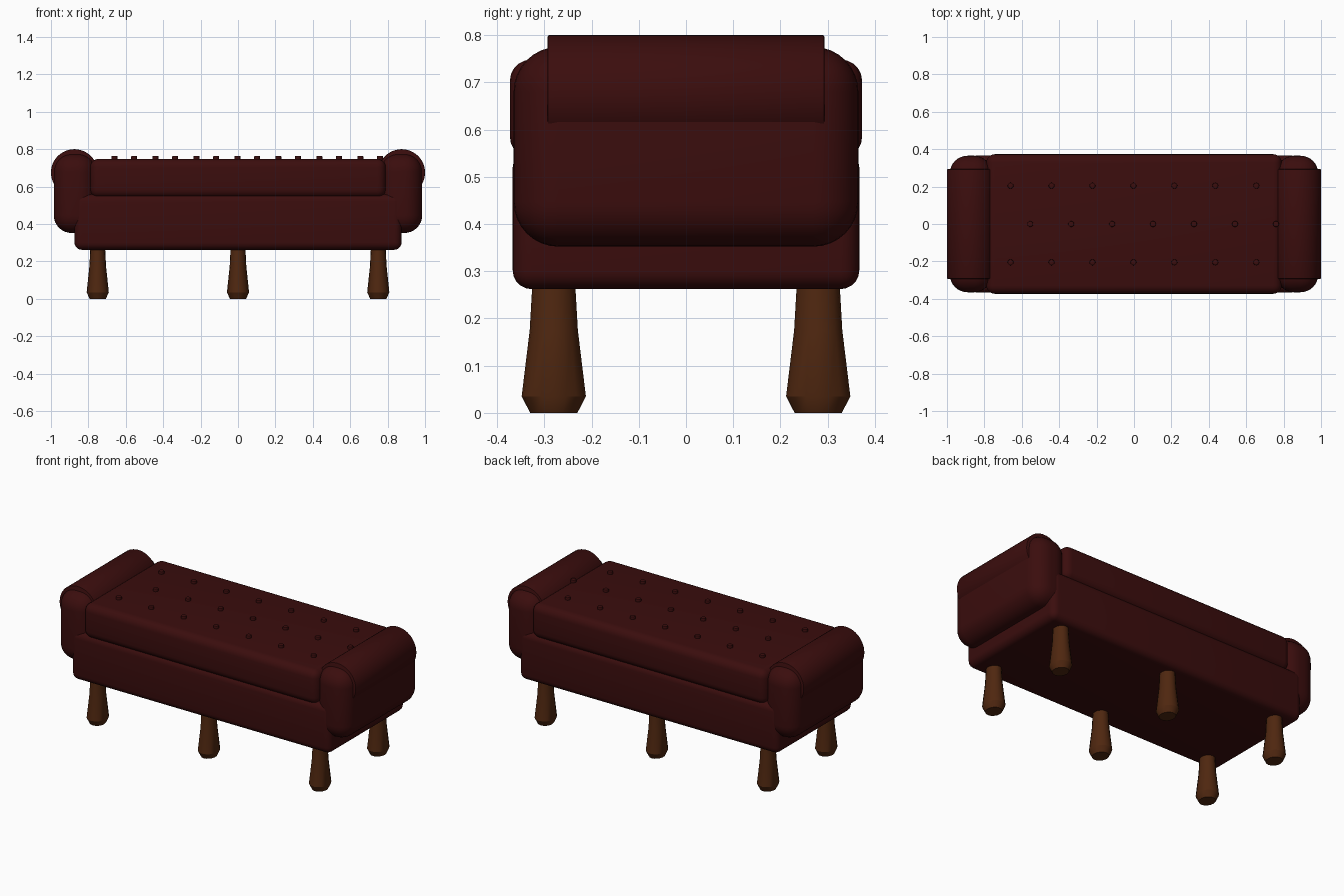
import bpy, bmesh, math

cube = bpy.data.objects.get("Cube")
if cube:
    bpy.data.objects.remove(cube, do_unlink=True)


def make_material(name, color):
    mat = bpy.data.materials.new(name)
    mat.use_nodes = True
    mat.diffuse_color = (*color, 1)
    bsdf = mat.node_tree.nodes["Principled BSDF"]
    bsdf.inputs["Base Color"].default_value = (*color, 1)
    bsdf.inputs["Roughness"].default_value = 0.6
    return mat


LEATHER = make_material("oxblood leather", (0.043, 0.004, 0.004))
WOOD = make_material("dark wood", (0.078, 0.02, 0.005))


def finish(obj, name, mat, angle=40):
    obj.name = name
    obj.data.materials.append(mat)
    bpy.ops.object.select_all(action="DESELECT")
    obj.select_set(True)
    bpy.context.view_layer.objects.active = obj
    bpy.ops.object.shade_smooth_by_angle(angle=math.radians(angle))
    return obj


def add_bevel(obj, width, segments):
    mod = obj.modifiers.new("Rounded edges", "BEVEL")
    mod.width = width
    mod.segments = segments
    mod.limit_method = "ANGLE"
    mod.angle_limit = math.radians(50)
    bpy.context.view_layer.objects.active = obj
    bpy.ops.object.modifier_apply(modifier=mod.name)


def rounded_box(name, low, high, radius, segments=5):
    center = [(a + b) / 2 for a, b in zip(low, high)]
    bpy.ops.mesh.primitive_cube_add(size=1, location=center)
    obj = bpy.context.object
    obj.scale = [b - a for a, b in zip(low, high)]
    bpy.ops.object.transform_apply(location=False, rotation=False, scale=True)
    add_bevel(obj, radius, segments)
    return finish(obj, name, LEATHER)


def turned_leg(name, x, y, profile, sides=16):
    # Slightly oval turned leg, lofted through its profile rings
    bm = bmesh.new()
    rings = []
    for r, z in profile:
        ring = []
        for i in range(sides):
            a = math.tau * i / sides
            ring.append(bm.verts.new((0.87 * r * math.cos(a), r * math.sin(a), z)))
        rings.append(ring)
    for lower, upper in zip(rings, rings[1:]):
        for i in range(sides):
            j = (i + 1) % sides
            bm.faces.new((lower[i], lower[j], upper[j], upper[i]))
    bm.faces.new(rings[0][::-1])
    bm.faces.new(rings[-1])
    mesh = bpy.data.meshes.new(name)
    bm.to_mesh(mesh)
    bm.free()
    obj = bpy.data.objects.new(name, mesh)
    obj.location = (x, y, 0)
    bpy.context.collection.objects.link(obj)
    finish(obj, name, WOOD, 30)


# Upholstered base and seat cushion
rounded_box("base", (-0.875, -0.367, 0.262), (0.875, 0.367, 0.56), 0.04)
rounded_box("seat_cushion", (-0.79, -0.373, 0.54), (0.79, 0.373, 0.748), 0.045)

# Arms: a padded block with a roll through its top
for side, s in (("left", 1), ("right", -1)):
    xs = sorted((s * 0.76, s * 0.985))
    rounded_box(side + "_arm", (xs[0], -0.365, 0.352), (xs[1], 0.365, 0.775), 0.095, 8)
    bpy.ops.mesh.primitive_cylinder_add(
        vertices=48, radius=0.125, depth=0.586,
        location=(s * 0.875, 0, 0.675), rotation=(math.pi / 2, 0, 0))
    roll = bpy.context.object
    add_bevel(roll, 0.004, 2)
    finish(roll, side + "_arm_roll", LEATHER)

# Tufting buttons in three staggered rows
for row, (y, start) in enumerate(((-0.205, -0.66), (0, -0.555), (0.205, -0.66))):
    for i in range(7):
        bpy.ops.mesh.primitive_cylinder_add(
            vertices=12, radius=0.016, depth=0.025,
            location=(start + i * 0.219, y, 0.7515))
        button = bpy.context.object
        add_bevel(button, 0.004, 2)
        finish(button, f"button_{row + 1}_{i + 1}", LEATHER)

# Six tapered legs
LEG = [(0.05, 0), (0.068, 0.035), (0.051, 0.175), (0.045, 0.28)]
for depth, y in (("front", -0.28), ("back", 0.28)):
    for place, x in (("right", -0.75), ("middle", 0), ("left", 0.75)):
        turned_leg(f"{depth}_{place}_leg", x, y, LEG)
